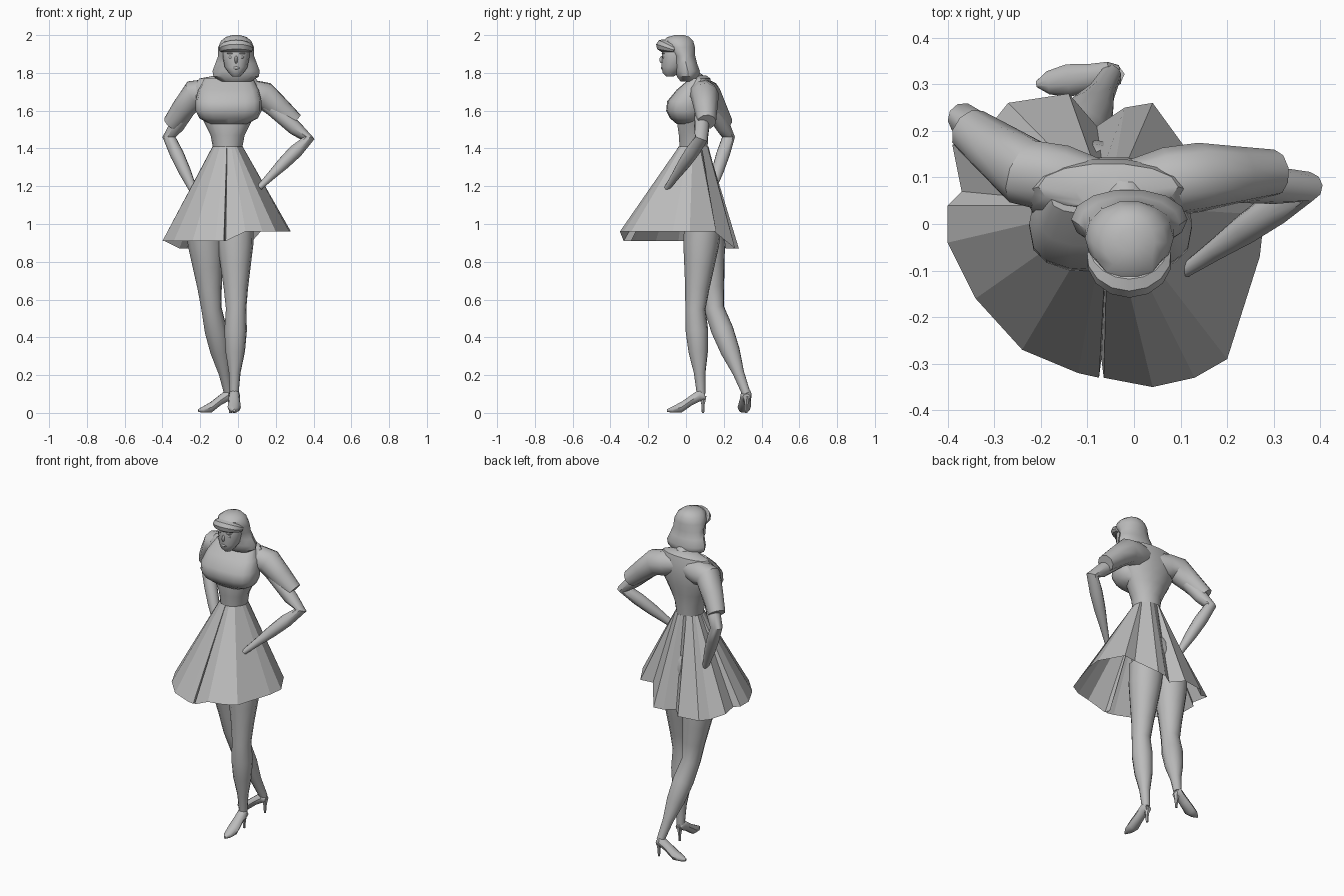
import bpy
import bmesh
from math import sin, cos, pi, atan2, radians, copysign
from mathutils import Vector

default_cube = bpy.data.objects.get("Cube")
if default_cube:
    bpy.data.objects.remove(default_cube, do_unlink=True)

# One plain grey for the whole figure
grey = bpy.data.materials.new("plain_grey")
grey.use_nodes = True
grey.diffuse_color = (.5, .5, .5, 1)
grey.node_tree.nodes["Principled BSDF"].inputs["Base Color"].default_value = grey.diffuse_color


def finish(name, bm, smooth_angle=38):
    """Turn a bmesh into a named, shaded object."""
    bmesh.ops.recalc_face_normals(bm, faces=bm.faces)
    mesh = bpy.data.meshes.new(name)
    bm.to_mesh(mesh)
    bm.free()
    mesh.materials.append(grey)
    obj = bpy.data.objects.new(name, mesh)
    bpy.context.collection.objects.link(obj)
    if smooth_angle:
        bpy.ops.object.select_all(action="DESELECT")
        obj.select_set(True)
        bpy.context.view_layer.objects.active = obj
        bpy.ops.object.shade_smooth_by_angle(angle=radians(smooth_angle))


def bridge(bm, lower, upper):
    """Join two equal loops of vertices with quads."""
    count = len(lower)
    for i in range(count):
        j = (i + 1) % count
        bm.faces.new((lower[i], lower[j], upper[j], upper[i]))


def loft(name, rings, sides, power=1):
    """Skin a closed body over rings (centre, u, v); a low power squares them."""
    bm = bmesh.new()
    angles = [2 * pi * i / sides for i in range(sides)]
    outline = [[copysign(abs(c) ** power, c) for c in (cos(a), sin(a))] for a in angles]
    loops = [[bm.verts.new(centre + u * p + v * q) for p, q in outline]
             for centre, u, v in rings]
    for lower, upper in zip(loops, loops[1:]):
        bridge(bm, lower, upper)
    bm.faces.new(loops[0])
    bm.faces.new(loops[-1])
    finish(name, bm)


def column(name, x, rows, sides=14, power=1):
    """Loft level ellipses given as (height, y, half_width, half_depth)."""
    rings = [(Vector((x, y, z)), Vector((width, 0, 0)), Vector((0, depth, 0)))
             for z, y, width, depth in rows]
    loft(name, rings, sides, power)


def tube(name, points, radii, sides=10):
    """Loft round rings along a path of points."""
    rings = []
    last = len(points) - 1
    for i, (point, radius) in enumerate(zip(points, radii)):
        tangent = (points[min(i + 1, last)] - points[max(i - 1, 0)]).normalized()
        u = tangent.cross(Vector((.1, -1, .2))).normalized()
        rings.append((point, u * radius, tangent.cross(u) * radius))
    loft(name, rings, sides)


def limb(name, start, joint, end, radii, sides=10):
    """Bent tube with its radii spaced evenly through a middle joint."""
    start, joint, end = Vector(start), Vector(joint), Vector(end)
    points = []
    for i in range(len(radii)):
        t = 2 * i / (len(radii) - 1)
        points.append(start.lerp(joint, t) if t <= 1 else joint.lerp(end, t - 1))
    tube(name, points, radii, sides)


def ball(name, centre, size):
    """Low-poly ellipsoid."""
    bm = bmesh.new()
    bmesh.ops.create_uvsphere(bm, u_segments=12, v_segments=8, radius=1)
    bmesh.ops.scale(bm, vec=size, verts=bm.verts)
    bmesh.ops.translate(bm, vec=centre, verts=bm.verts)
    finish(name, bm)


def shoe(side, heel, toe):
    """High-heeled shoe pointing from heel to toe on the ground."""
    heel, toe = Vector((*heel, 0)), Vector((*toe, 0))
    across = (toe - heel).normalized().cross(Vector((0, 0, 1)))
    profile = [(-.06, .02, .07, .1), (.08, .03, .06, .13), (.3, .03, .04, .1),
               (.6, .035, 0, .06), (.85, .025, 0, .035), (1, .006, .005, .02)]
    rings = []
    for along, width, low, high in profile:
        centre = heel.lerp(toe, along) + Vector((0, 0, (low + high) / 2))
        rings.append((centre, across * width, Vector((0, 0, (high - low) / 2))))
    loft(side + "_shoe", rings, 10)
    top = heel + Vector((0, 0, .09))
    limb(side + "_shoe_heel", heel, heel.lerp(top, .5), top, [.007, .01, .02], 6)


# Legs and shoes: left leg planted, right leg trailing
leg_radii = [.1, .095, .08, .065, .054, .06, .052, .031, .023]
limb("left_leg", (-.015, .09, 1), (-.01, .05, .55), (-.02, .08, .1), leg_radii, 12)
limb("right_leg", (-.18, .1, 1), (-.14, .15, .55), (-.05, .32, .1), leg_radii, 12)
ball("hips", (-.08, .07, 1.1), (.14, .11, .14))
shoe("left", (-.02, .09), (-.02, -.1))
shoe("right", (-.04, .32), (-.21, .3))

# Flared skirt: the uneven hem dips to the back and runs straight up to the waist
hem = [(-.4, -.04), (-.34, -.16), (-.24, -.27), (-.12, -.32), (-.075, -.33),
       (-.07, -.29), (-.065, -.33), (.04, -.35), (.13, -.33), (.2, -.29),
       (.27, -.07), (.28, .02), (.2, .16), (.12, .15), (.04, .26),
       (-.02, .25), (-.08, .21), (-.14, .28), (-.27, .26), (-.31, .21),
       (-.39, .17), (-.37, .07), (-.4, .04)]
waist = Vector((-.055, .04, 1.41))
skirt = bmesh.new()
lower, upper = [], []
for x, y in hem:
    front = .96 if x > 0 else .91
    lower.append(skirt.verts.new((x, y, front if y < .18 else .87)))
    angle = atan2(y - waist.y, x - waist.x)
    upper.append(skirt.verts.new(waist + Vector((cos(angle), sin(angle), 0)) * .08))
bridge(skirt, lower, upper)
finish("skirt", skirt, 0)

# Bodice with a squared, overhanging bust
column("bodice", waist.x, [
    (1.39, .04, .075, .075), (1.47, .04, .09, .08), (1.54, .04, .125, .09),
    (1.6, .05, .155, .09), (1.67, .06, .18, .085), (1.73, .07, .18, .07),
    (1.77, .08, .15, .05), (1.785, .07, .07, .04)])
column("bust", -.05, [
    (1.53, .02, .1, .07), (1.56, 0, .155, .085), (1.6, -.005, .175, .1),
    (1.65, 0, .175, .1), (1.71, .03, .16, .08), (1.77, .06, .13, .04)], 16, .7)

# Sleeves and arms, hands resting on the hips
sleeve_radii = [.06, .075, .075, .062, .05]
limb("right_sleeve", (-.08, .08, 1.7), (-.23, .11, 1.69), (-.35, .2, 1.53), sleeve_radii)
limb("left_sleeve", (0, .08, 1.7), (.14, .1, 1.68), (.3, .11, 1.54), sleeve_radii)
arm_radii = [.04, .04, .04, .04, .035, .037, .033, .023, .015]
limb("right_arm", (-.2, .1, 1.7), (-.365, .225, 1.46), (-.2, .11, 1.1), arm_radii)
limb("left_arm", (.1, .09, 1.68), (.37, .08, 1.45), (.11, -.1, 1.19), arm_radii)

# Neck, face and small features
head_x = -.01
limb("neck", (-.02, .06, 1.75), (head_x, .02, 1.8), (head_x, -.02, 1.86),
     [.05, .04, .04])
column("face", head_x, [
    (1.78, -.085, .02, .02), (1.8, -.08, .04, .045), (1.83, -.07, .06, .06),
    (1.88, -.06, .07, .07), (1.93, -.06, .07, .07), (1.97, -.05, .05, .06)])
ball("nose", (head_x, -.127, 1.87), (.009, .014, .02))
ball("lips", (head_x, -.124, 1.826), (.019, .009, .008))
for side, sign in (("right", -1), ("left", 1)):
    x = head_x + sign * .028
    ball(side + "_eye", (x, -.117, 1.883), (.014, .008, .007))
    ball(side + "_eyebrow", (x, -.119, 1.903), (.02, .01, .004))

# Shoulder-length hair with a rolled fringe
column("hair", head_x, [
    (1.755, .015, .08, .045), (1.78, .01, .12, .06), (1.81, .01, .125, .065),
    (1.85, 0, .11, .06), (1.89, -.01, .095, .06), (1.935, -.03, .095, .08),
    (1.97, -.04, .08, .08), (1.99, -.04, .055, .06), (2, -.035, .02, .025)])
sweep = [pi * step / 8 for step in range(9)]
fringe = [Vector((head_x - .075 * cos(a), -.06 - .065 * sin(a), 1.925 + .02 * sin(a)))
          for a in sweep]
tube("fringe", fringe, [.016 + .018 * sin(a) for a in sweep], 8)
